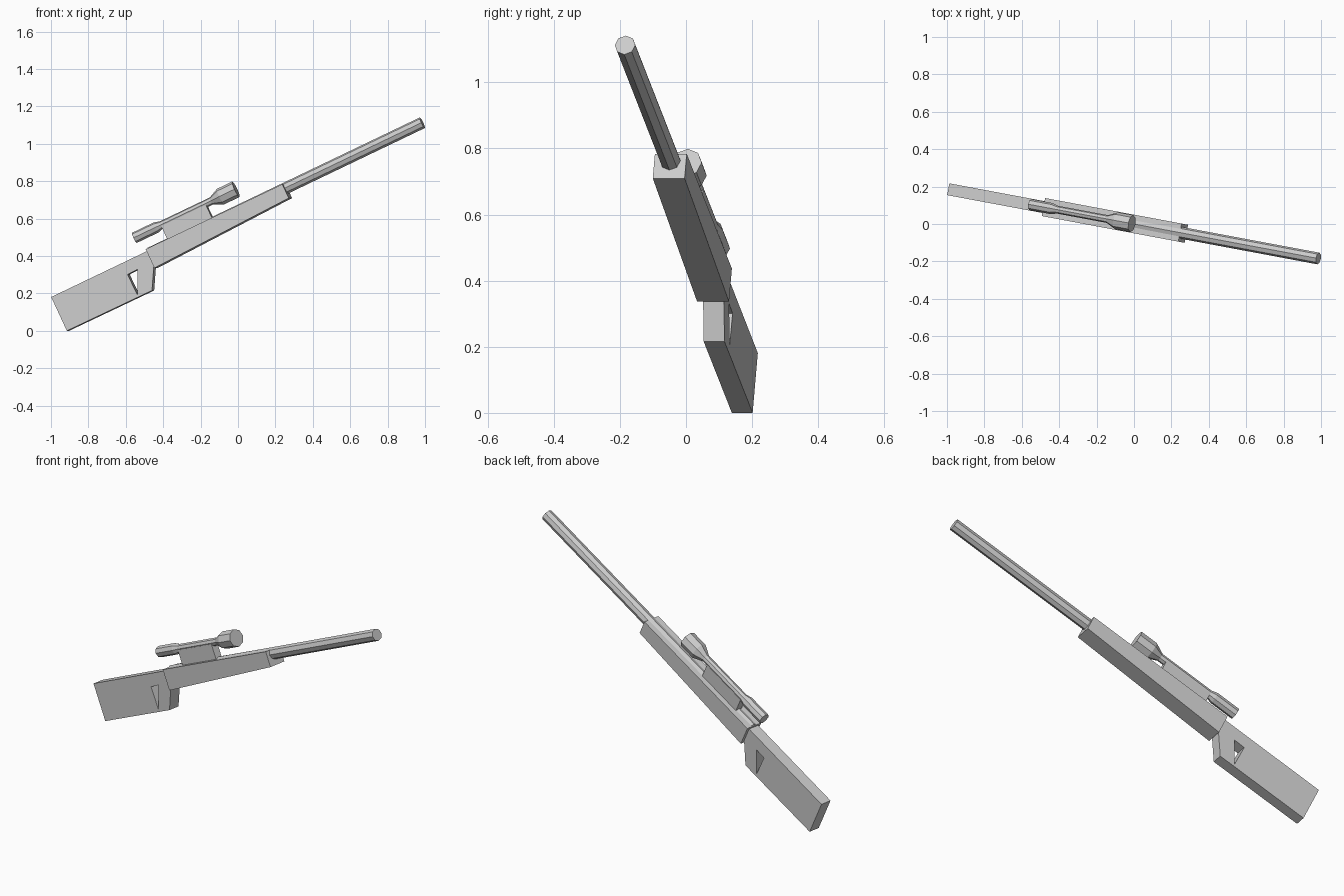
import bpy, bmesh, math
from mathutils import Matrix, Vector

if "Cube" in bpy.data.objects:
    bpy.data.objects.remove(bpy.data.objects["Cube"])

# Parts are built along local x (forward), z (up), then tilted as a whole
TILT = Matrix.Rotation(math.radians(-10.6), 4, 'Z') @ Matrix.Rotation(math.radians(-25.2), 4, 'Y')


def finish(name, bm):
    bmesh.ops.recalc_face_normals(bm, faces=bm.faces)
    bmesh.ops.transform(bm, matrix=TILT, verts=bm.verts)
    mesh = bpy.data.meshes.new(name)
    bm.to_mesh(mesh)
    bm.free()
    obj = bpy.data.objects.new(name, mesh)
    bpy.context.collection.objects.link(obj)
    return obj


def plate(name, loops, half_width):
    """Side profile (outline plus optional holes) extruded across the width."""
    bm = bmesh.new()
    for loop in loops:
        vs = [bm.verts.new((x, -half_width, z)) for x, z in loop]
        for i, v in enumerate(vs):
            bm.edges.new((v, vs[(i + 1) % len(vs)]))
    bmesh.ops.triangle_fill(bm, edges=bm.edges[:], use_beauty=True, normal=(0, -1, 0))
    geo = bmesh.ops.extrude_face_region(bm, geom=bm.faces[:], use_keep_orig=True)["geom"]
    moved = [g for g in geo if isinstance(g, bmesh.types.BMVert)]
    bmesh.ops.translate(bm, vec=Vector((0, 2 * half_width, 0)), verts=moved)
    return finish(name, bm)


def tube(name, stations, height, sides=8):
    """Octagonal body through (x, radius) stations, one corner pointing up."""
    bm = bmesh.new()
    rings = []
    for x, r in stations:
        angles = [2 * math.pi * i / sides for i in range(sides)]
        rings.append([bm.verts.new((x, r * math.sin(t), height + r * math.cos(t))) for t in angles])
    for a, b in zip(rings, rings[1:]):
        for i in range(sides):
            j = (i + 1) % sides
            bm.faces.new((a[i], a[j], b[j], b[i]))
    bm.faces.new(rings[0])
    bm.faces.new(rings[-1])
    return finish(name, bm)


# Stock with grip and triangular thumb hole
plate("stock", [
    [(-0.837, 0.594), (-0.25, 0.594), (-0.25, 0.505), (-0.262, 0.505), (-0.326, 0.392), (-0.837, 0.394)],
    [(-0.41, 0.526), (-0.348, 0.528), (-0.408, 0.406)],
], 0.032)

# Receiver, tapering toward the front
plate("receiver", [
    [(-0.26, 0.605), (0.56, 0.603), (0.56, 0.521), (-0.26, 0.494)],
], 0.049)

# Barrel, its top ridge running along the receiver
tube("barrel", [(-0.255, 0.0315), (1.381, 0.0315)], 0.58)

# Scope: eyepiece, thin tube, flared front bell
tube("scope", [(-0.298, 0.03), (-0.168, 0.03), (-0.135, 0.021),
               (0.165, 0.021), (0.22, 0.046), (0.312, 0.046)], 0.69)

# Block joining the scope to the receiver
plate("scope_mount", [
    [(-0.136, 0.598), (0.132, 0.598), (0.132, 0.684), (-0.136, 0.684)],
], 0.02)
